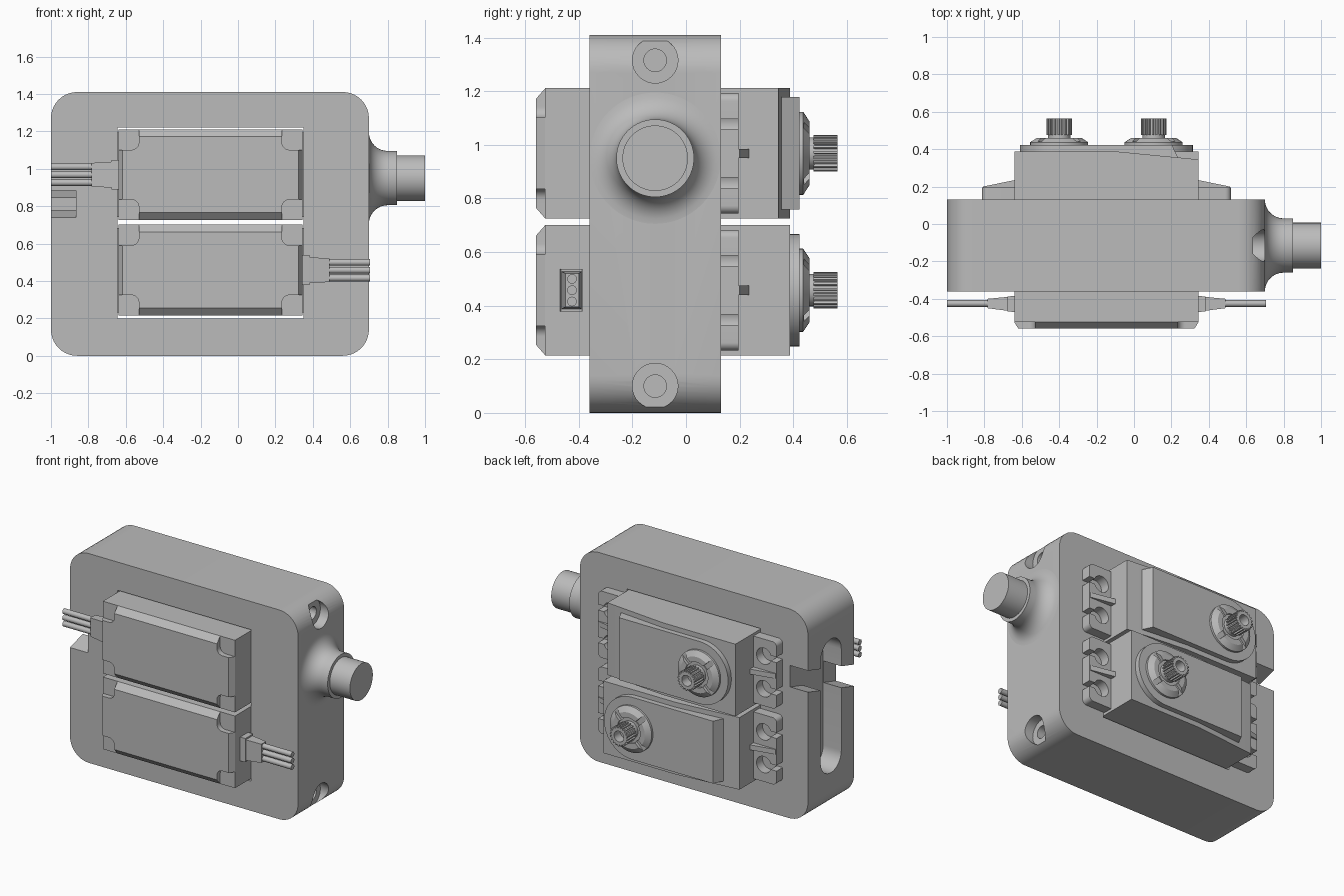
import bpy, bmesh
from math import sin, cos, pi, radians
from mathutils import Matrix, Vector

if "Cube" in bpy.data.objects:
    bpy.data.objects.remove(bpy.data.objects["Cube"], do_unlink=True)

grey = bpy.data.materials.new("plain grey")
grey.use_nodes = True
grey.diffuse_color = (0.5, 0.5, 0.5, 1)
grey.node_tree.nodes["Principled BSDF"].inputs["Base Color"].default_value = (0.5, 0.5, 0.5, 1)


def finish(name, bm):
    bmesh.ops.recalc_face_normals(bm, faces=bm.faces)
    mesh = bpy.data.meshes.new(name)
    bm.to_mesh(mesh)
    bm.free()
    mesh.materials.append(grey)
    obj = bpy.data.objects.new(name, mesh)
    bpy.context.collection.objects.link(obj)
    return obj


AXES = {"x": lambda a, b, t: (t, a, b), "y": lambda a, b, t: (a, t, b), "z": lambda a, b, t: (a, b, t)}


def prism(name, pts, lo, hi, axis):
    """Extrude a flat outline along an axis."""
    bm = bmesh.new()
    rings = [[bm.verts.new(AXES[axis](a, b, t)) for a, b in pts] for t in (lo, hi)]
    for ring in rings:
        bm.faces.new(ring)
    n = len(pts)
    for i in range(n):
        j = (i + 1) % n
        bm.faces.new((rings[0][i], rings[0][j], rings[1][j], rings[1][i]))
    return finish(name, bm)


def lathe(name, profile, axis, a0, b0, n=48):
    """Revolve (position, radius) pairs around an axis."""
    bm = bmesh.new()
    rings = [[bm.verts.new(AXES[axis](a0 + r * cos(2 * pi * i / n), b0 + r * sin(2 * pi * i / n), t))
              for i in range(n)] for t, r in profile]
    for p, q in zip(rings, rings[1:]):
        for i in range(n):
            j = (i + 1) % n
            bm.faces.new((p[i], p[j], q[j], q[i]))
    bm.faces.new(rings[0])
    bm.faces.new(rings[-1])
    return finish(name, bm)


def rect(a0, a1, b0, b1, r=0.0, steps=10):
    """Rectangle outline with optional rounded corners."""
    if not r:
        return [(a0, b0), (a1, b0), (a1, b1), (a0, b1)]
    pts = []
    for k, (a, b) in enumerate([(a1 - r, b1 - r), (a0 + r, b1 - r), (a0 + r, b0 + r), (a1 - r, b0 + r)]):
        pts += [(a + r * cos(pi / 2 * (k + i / steps)), b + r * sin(pi / 2 * (k + i / steps)))
                for i in range(steps + 1)]
    return pts


def rod(name, axis, a, b, r, lo, hi, n=32):
    return lathe(name, [(lo, r), (hi, r)], axis, a, b, n)


def cut(obj, *cutters):
    for c in cutters:
        mod = obj.modifiers.new("cut", "BOOLEAN")
        mod.operation, mod.solver, mod.object = "DIFFERENCE", "EXACT", c
        bpy.context.view_layer.objects.active = obj
        bpy.ops.object.modifier_apply(modifier=mod.name)
        bpy.data.objects.remove(c, do_unlink=True)
    return obj


# Housing block with window, bolt holes and cable routing
MID = -0.115
block = prism("housing_block", rect(-1, 0.7, 0, 1.41, 0.14), -0.36, 0.13, "y")
cut(block, prism("window", rect(-0.645, 0.35, 0.2, 1.22), -0.5, 0.3, "y"))
for z in (0.1, 1.315):
    cut(block, rod("counterbore", "x", MID, z, 0.085, 0.635, 0.8),
        rod("bolt_hole", "x", MID, z, 0.042, -0.7, 0.8))
cut(block, prism("side_slot", rect(MID - 0.11, MID + 0.11, 0.25, 1.15, 0.109), -1.1, -0.865, "x"),
    prism("cable_notch", [(-0.46, 0.71), (0.23, 0.915), (0.23, 1.06), (-0.46, 0.855)], -1.1, -0.867, "x"),
    rod("cable_hole", "x", MID, 0.95, 0.03, -1.1, -0.6))

# Side boss with fillet at its root
fillet = [(0.8 - 0.1 * cos(t * pi / 16), 0.245 - 0.1 * sin(t * pi / 16)) for t in range(9)]
lathe("side_boss", [(0.68, 0.245)] + fillet + [(0.85, 0.145), (0.85, 0.122), (1.0, 0.122)], "x", MID, 0.95, 64)


def servo(label, place):
    L, H, S = 0.4925, 0.243, -0.2525  # half length, half height, shaft offset
    parts = []

    # Case: sloped back, chamfered front
    lid = -0.525
    case = prism(label + "_case", [(-L, lid), (L, lid), (L, 0.345), (0.05, 0.388), (-L, 0.388)], -H, H, "z")
    bm = bmesh.new()
    low, high = [[bm.verts.new((a, y, b)) for a, b in rect(-L + d, L - d, -H + e, H - e)]
                 for y, d, e in ((lid, 0, 0), (-0.56, 0.022, 0.04))]
    bm.faces.new(low)
    bm.faces.new(high)
    for i in range(4):
        j = (i + 1) % 4
        bm.faces.new((low[i], low[j], high[j], high[i]))
    cover = finish(label + "_front_cover", bm)
    for sx in (-1, 1):
        for sz in (-1, 1):
            a, b = sorted((sx * (L - 0.11), sx * (L + 0.1))), sorted((sz * (H - 0.11), sz * (H + 0.1)))
            cut(cover, prism("corner_recess", rect(*a, *b, 0.04), -0.6, lid + 0.001, "y"))
    parts += [case, cover]

    # Gear cover plate, rounded around the shaft
    arc = [(S + 0.21 * cos(pi / 2 + pi * i / 24), 0.21 * sin(pi / 2 + pi * i / 24)) for i in range(25)]
    plate = prism(label + "_gear_plate", arc + [(0.39, -0.21), (0.39, 0.21)], 0.34, 0.423, "y")
    for v in plate.data.vertices:
        if v.co.x > 0.3 and v.co.y > 0.4:
            v.co.x = 0.35
    parts.append(plate)

    # Notched collar and hollow splined shaft
    collar = lathe(label + "_collar", [(0.41, 0.155), (0.437, 0.155), (0.46, 0.12), (0.46, 0.085),
                                       (0.447, 0.085)], "y", S, 0)
    for k in range(4):
        c = prism("collar_notch", rect(0.08, 0.2, -0.016, 0.016), 0.44, 0.5, "y")
        c.data.transform(Matrix.Translation((S, 0, 0)) @ Matrix.Rotation(radians(45 + 90 * k), 4, "Y"))
        cut(collar, c)
    teeth = 20
    star = [(S + r * cos(2 * pi * (i + f) / teeth), r * sin(2 * pi * (i + f) / teeth))
            for i in range(teeth) for f, r in ((0, 0.068), (0.4, 0.068), (0.5, 0.057), (0.9, 0.057))]
    spline = cut(prism(label + "_splined_shaft", star, 0.475, 0.565, "y"),
                 rod("bore", "y", S, 0, 0.036, 0.5, 0.6))
    parts += [collar, spline, rod(label + "_shaft_neck", "y", S, 0, 0.06, 0.43, 0.48)]

    # Mounting ears with open screw slots and a stiffening rib
    for s, side in ((-1, "a"), (1, "b")):
        ear = prism(label + "_ear_" + side, rect(*sorted((s * 0.45, s * 0.665)), -0.225, 0.225, 0.03), 0.131, 0.196, "y")
        for w in (-0.11, 0.11):
            cut(ear, rod("screw_hole", "y", s * 0.57, w, 0.055, 0.05, 0.3),
                prism("slot", rect(*sorted((s * 0.57, s * 0.75)), w - 0.019, w + 0.019), 0.05, 0.3, "y"))
        rib = prism(label + "_rib_" + side, [(s * 0.48, 0.19), (s * 0.66, 0.19), (s * 0.66, 0.2),
                                             (s * 0.48, 0.237)], -0.017, 0.017, "z")
        parts += [ear, rib]

    # Strain relief and three wires
    y = -0.425
    flange = prism(label + "_relief_flange", [(-0.48, y - 0.047), (-0.53, y - 0.042), (-0.53, y + 0.038),
                                              (-0.48, y + 0.04)], -0.08, 0.08, "z")
    relief = prism(label + "_strain_relief", [(-0.52, y - 0.04), (-0.637, y - 0.025), (-0.637, y + 0.025),
                                              (-0.52, y + 0.036)], -0.07, 0.07, "z")
    for v in relief.data.vertices:
        if v.co.x < -0.6:
            v.co.z *= 0.9
    parts += [flange, relief]
    for k in (-1, 0, 1):
        parts.append(rod(f"{label}_wire_{k + 2}", "x", y, k * 0.042, 0.018, -0.8525, -0.6, 16))

    for p in parts:
        p.data.transform(place)


# The lower servo is the upper one turned half a turn
servo("upper_servo", Matrix.Translation((-0.1475, 0, 0.968)))
servo("lower_servo", Matrix.Translation((-0.1475, 0, 0.4575)) @ Matrix.Rotation(pi, 4, "Y"))

# Smooth round surfaces, keep sharp edges
bpy.ops.object.select_all(action="DESELECT")
for obj in bpy.context.collection.objects:
    if obj.type == "MESH":
        obj.select_set(True)
        bpy.context.view_layer.objects.active = obj
bpy.ops.object.shade_smooth_by_angle(angle=radians(30))
